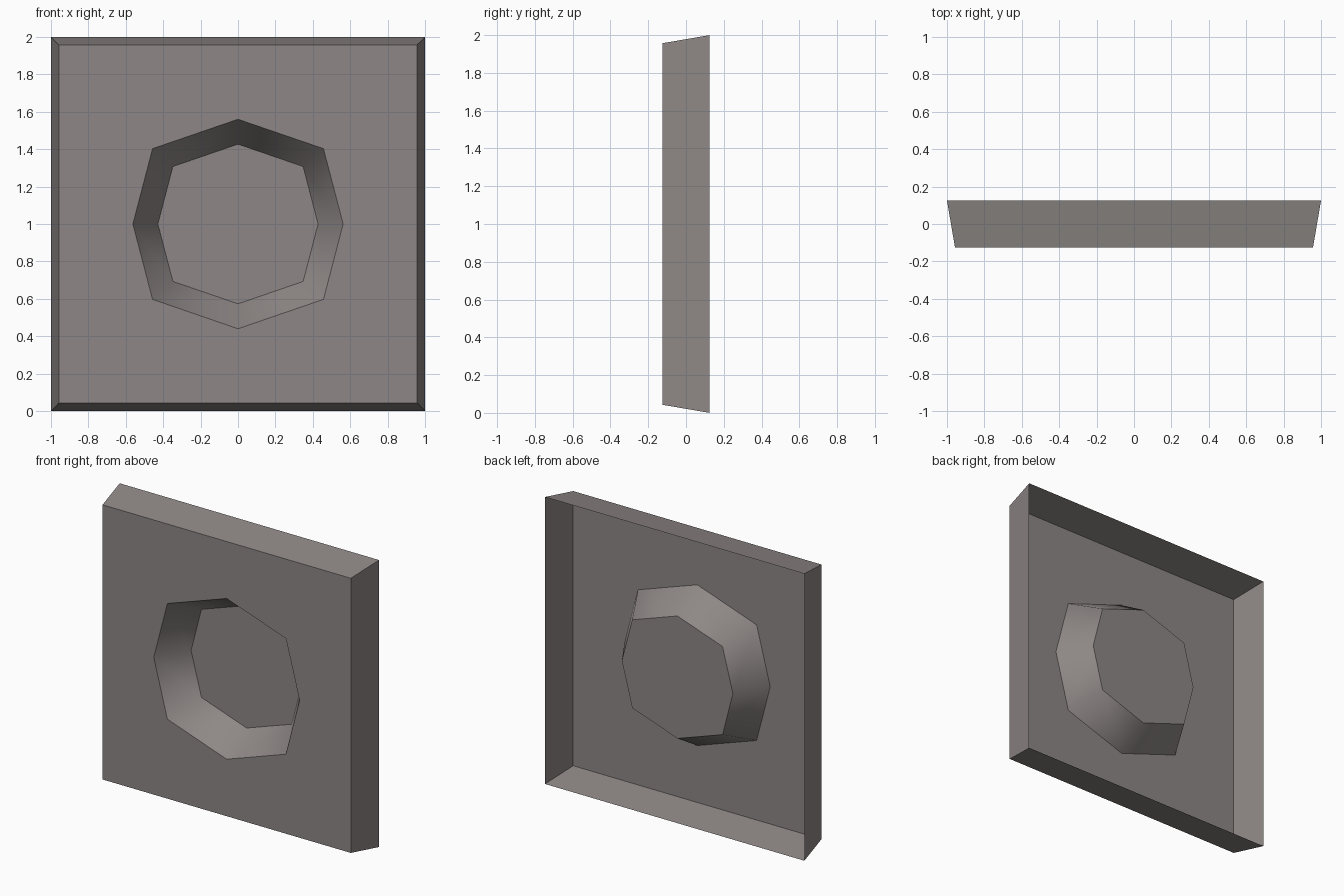
import bpy, bmesh

if "Cube" in bpy.data.objects:
    bpy.data.objects.remove(bpy.data.objects["Cube"])

# Single warm grey material
grey = bpy.data.materials.new("warm grey")
grey.diffuse_color = (0.27, 0.245, 0.238, 1)
grey.use_nodes = True
grey.node_tree.nodes["Principled BSDF"].inputs["Base Color"].default_value = grey.diffuse_color

FRONT, BACK, DISH = -0.125, 0.125, 0.095
bm = bmesh.new()


def ring(profile, y, scale=1.0):
    return [bm.verts.new((x * scale, y, 1 + z * scale)) for x, z in profile]


def band(a, b, smooth=False):
    for i in range(len(a)):
        j = (i + 1) % len(a)
        f = bm.faces.new((a[i], a[j], b[j], b[i]))
        f.smooth = smooth


square = [(-1, -1), (1, -1), (1, 1), (-1, 1)]
octagon = [(0, -0.56), (0.457, -0.403), (0.562, 0), (0.457, 0.403),
           (0, 0.56), (-0.457, 0.403), (-0.562, 0), (-0.457, -0.403)]

# Flared rim, open at the back
plate = ring(square, FRONT, 0.957)
rim = ring(square, BACK)
band(rim, plate)

# Octagonal tapered recess with a flat floor
mouth = ring(octagon, FRONT)
floor = ring(octagon, DISH, 0.762)
band(mouth, floor, smooth=True)
bm.faces.new(floor)

# Front plate around the recess: one piece per quarter
for q in range(4):
    # corner q sits between mouth points; q = 1 is lower right
    s = (2 * q - 2) % 8
    m = [mouth[(s + k) % 8] for k in range(3)]
    bm.faces.new((plate[q], m[2], m[1]))
    bm.faces.new((plate[q], m[1], m[0]))
    bm.faces.new((plate[q], plate[(q + 1) % 4], m[2]))

bmesh.ops.recalc_face_normals(bm, faces=bm.faces)
# Make the plate face forward
bm.faces.ensure_lookup_table()
front = next(f for f in bm.faces if all(abs(v.co.y - FRONT) < 1e-5 for v in f.verts))
if front.normal.y > 0:
    bmesh.ops.reverse_faces(bm, faces=bm.faces[:])

# Merge the coplanar plate pieces where possible
mesh = bpy.data.meshes.new("recessed_panel")
bm.to_mesh(mesh)
bm.free()
mesh.materials.append(grey)
panel = bpy.data.objects.new("recessed_panel", mesh)
bpy.context.collection.objects.link(panel)
